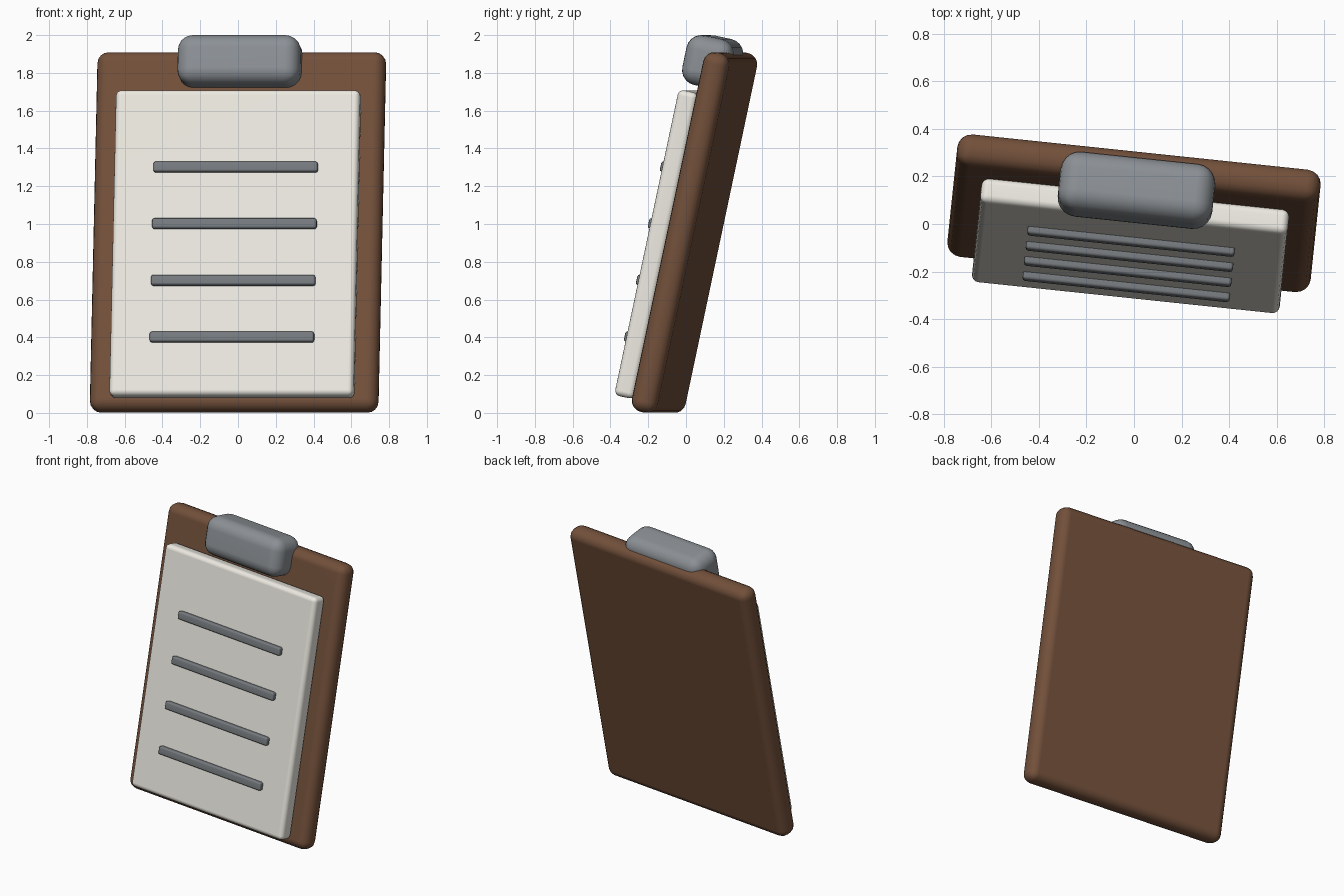
import bpy, bmesh
from math import radians
from mathutils import Matrix, Vector

if "Cube" in bpy.data.objects:
    bpy.data.objects.remove(bpy.data.objects["Cube"])

# Whole clipboard leans back 12 degrees and turns 6 degrees
POSE = (Matrix.Translation((0, 0.045, 0.955))
        @ Matrix.Rotation(radians(-6), 4, 'Z')
        @ Matrix.Rotation(radians(-12), 4, 'X'))


def material(name, rgb):
    m = bpy.data.materials.new(name)
    m.diffuse_color = (*rgb, 1)
    m.use_nodes = True
    m.node_tree.nodes["Principled BSDF"].inputs["Base Color"].default_value = m.diffuse_color
    return m


def rounded_box(name, size, centre, radius, segments, mat):
    bm = bmesh.new()
    bmesh.ops.create_cube(bm, size=1)
    bmesh.ops.scale(bm, vec=Vector(size), verts=bm.verts)
    mesh = bpy.data.meshes.new(name)
    bm.to_mesh(mesh)
    bm.free()
    mesh.materials.append(mat)
    ob = bpy.data.objects.new(name, mesh)
    bpy.context.collection.objects.link(ob)
    ob.matrix_world = POSE @ Matrix.Translation(centre)
    bev = ob.modifiers.new("round_edges", 'BEVEL')
    bev.width = radius
    bev.segments = segments
    bev.limit_method = 'NONE'
    mesh.shade_smooth()
    wn = ob.modifiers.new("clean_shading", 'WEIGHTED_NORMAL')
    wn.keep_sharp = True
    return ob


brown = material("brown_board", (0.17, 0.08, 0.043))
white = material("off_white_paper", (0.84, 0.82, 0.75))
metal = material("grey_metal", (0.26, 0.28, 0.30))
ink = material("grey_ink", (0.18, 0.195, 0.21))

# Backing board
rounded_box("board", (1.535, 0.14, 1.946), (0, 0, 0), 0.06, 4, brown)

# Paper pad
rounded_box("paper", (1.30, 0.107, 1.655), (0, -0.122, -0.0895), 0.03, 4, white)

# Clip on the top edge
rounded_box("clip", (0.653, 0.254, 0.268), (0, -0.093, 0.903), 0.08, 5, metal)

# Written lines
for i in range(4):
    rounded_box(f"text_line_{i + 1}", (0.875, 0.05, 0.056),
                (0, -0.181, 0.315 - 0.3067 * i), 0.012, 2, ink)
